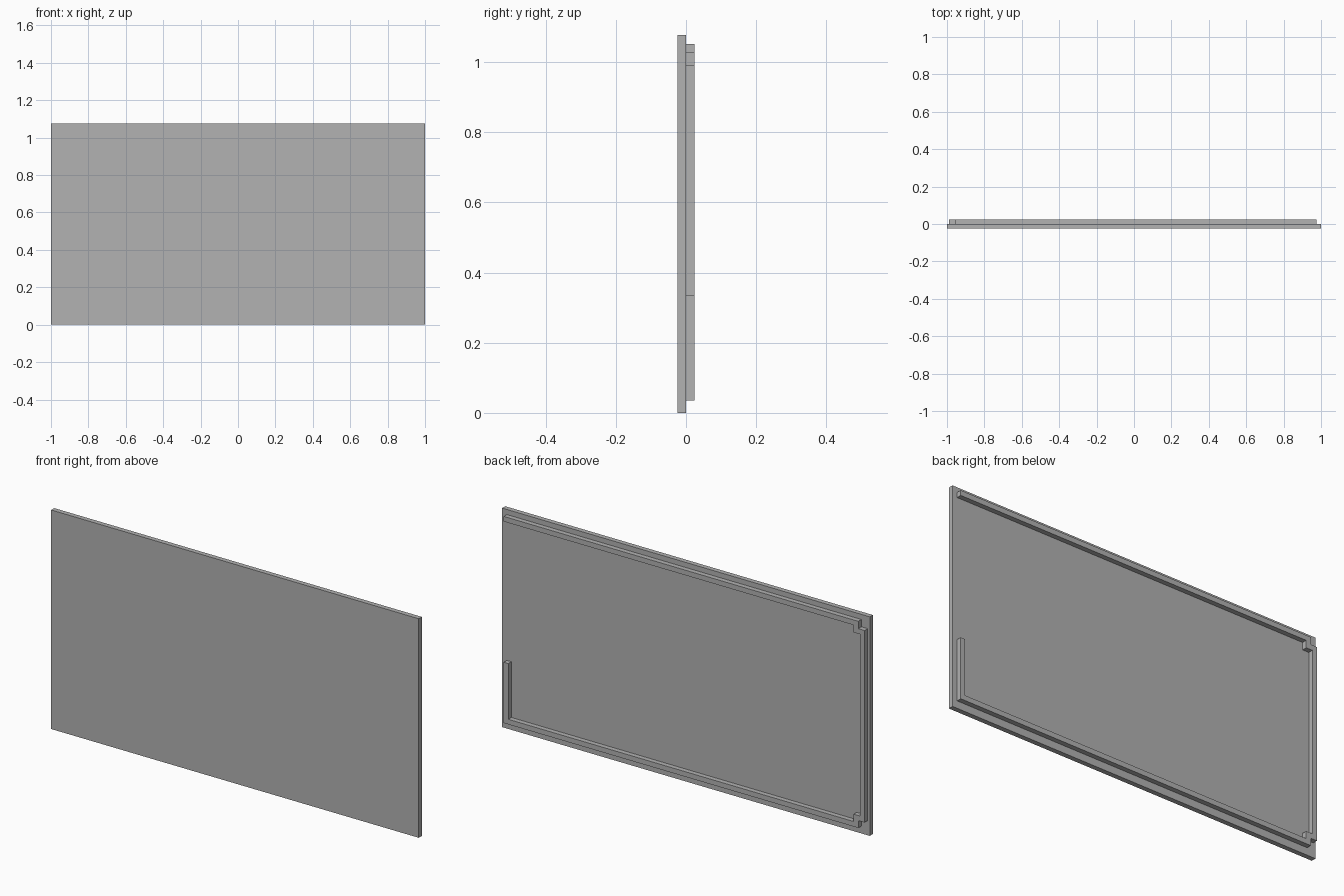
import bpy
import bmesh
from mathutils import Vector

cube = bpy.data.objects.get("Cube")
if cube:
    bpy.data.objects.remove(cube, do_unlink=True)

HEIGHT = 1.077
DEPTH = 0.024   # thickness of the panel and of the rim
RIB = 0.025     # width of the rim

grey = bpy.data.materials.new("plain grey")
grey.use_nodes = True
colour = (0.445, 0.445, 0.445, 1)
grey.diffuse_color = colour
grey.node_tree.nodes["Principled BSDF"].inputs["Base Color"].default_value = colour


def extruded(name, outline, y0, y1):
    """Extrude a closed (x, z) outline along y."""
    bm = bmesh.new()
    face = bm.faces.new([bm.verts.new((x, y0, z)) for x, z in outline])
    new = bmesh.ops.extrude_face_region(bm, geom=[face])["geom"]
    moved = [v for v in new if isinstance(v, bmesh.types.BMVert)]
    bmesh.ops.translate(bm, verts=moved, vec=Vector((0, y1 - y0, 0)))
    bmesh.ops.recalc_face_normals(bm, faces=bm.faces)
    mesh = bpy.data.meshes.new(name)
    bm.to_mesh(mesh)
    bm.free()
    mesh.materials.append(grey)
    obj = bpy.data.objects.new(name, mesh)
    bpy.context.collection.objects.link(obj)
    return obj


# Flat front panel
extruded("front_panel", [(-1, 0), (1, 0), (1, HEIGHT), (-1, HEIGHT)], -DEPTH, 0)

# Raised rim on the back, open on one side, with notched corners
left, notch, right = -0.988, -0.954, 0.975
low, high, step, stub = 0.036, 1.052, 0.036, 0.335
outer = [(right, high), (notch, high), (notch, high - step), (left, high - step),
         (left, low + step), (notch, low + step), (notch, low), (right, low),
         (right, stub)]
inner = [(right - RIB, stub), (right - RIB, low + RIB), (notch + RIB, low + RIB),
         (notch + RIB, low + step + RIB), (left + RIB, low + step + RIB),
         (left + RIB, high - step - RIB), (notch + RIB, high - step - RIB),
         (notch + RIB, high - RIB), (right, high - RIB)]
extruded("back_rim", outer + inner, 0, DEPTH)
